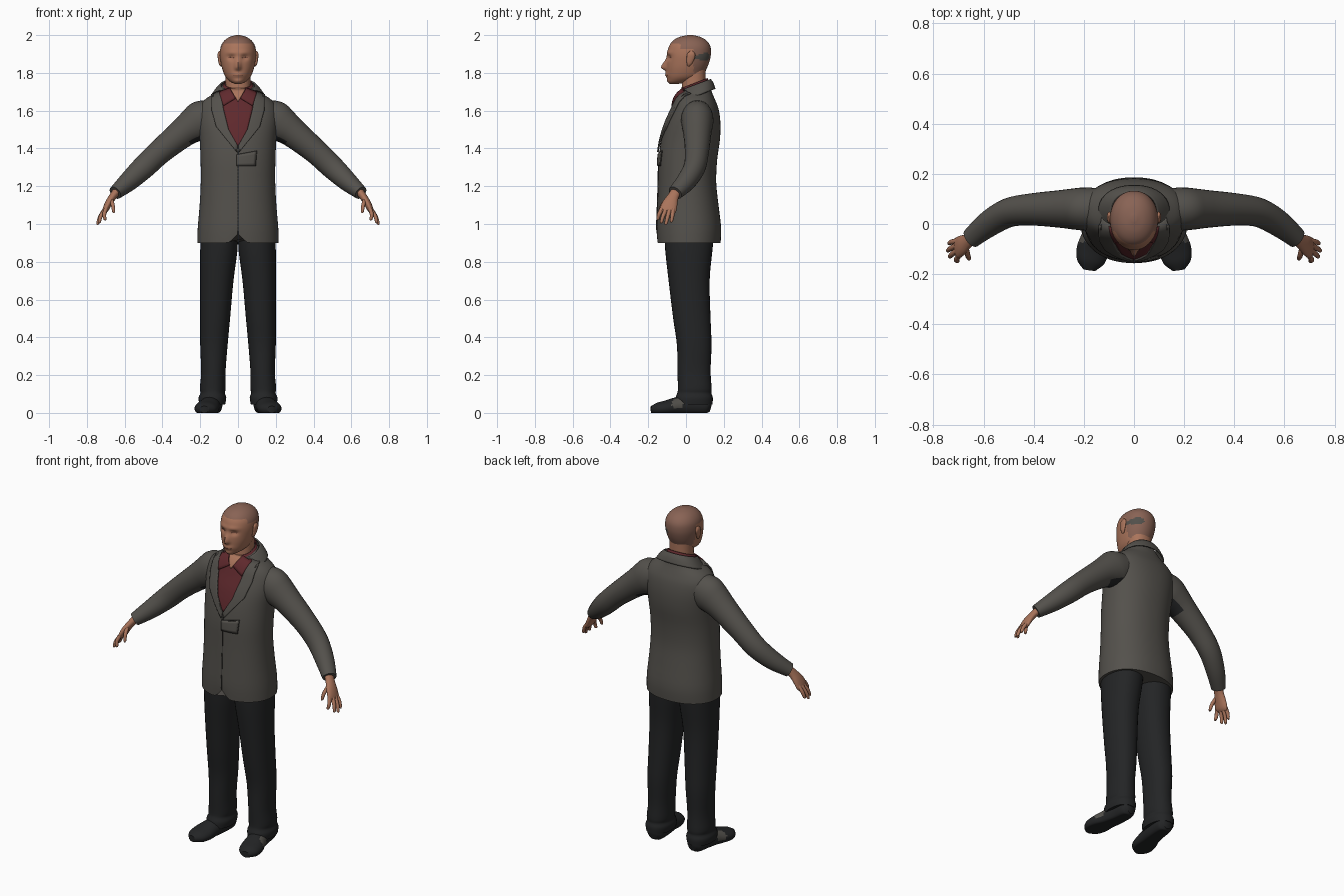
import bpy, bmesh, math
from mathutils import Vector
from mathutils.bvhtree import BVHTree

if "Cube" in bpy.data.objects:
    bpy.data.objects.remove(bpy.data.objects["Cube"])


def material(name, rgb):
    m = bpy.data.materials.new(name)
    m.diffuse_color = (*rgb, 1)
    m.use_nodes = True
    m.node_tree.nodes["Principled BSDF"].inputs["Base Color"].default_value = m.diffuse_color
    return m


SKIN = material("skin", (0.40, 0.175, 0.105))
SCALP = material("cropped_hair", (0.25, 0.125, 0.09))
GREY = material("grey_patch", (0.085, 0.08, 0.07))
JACKET = material("jacket_cloth", (0.088, 0.082, 0.072))
SEAM = material("seam_dark", (0.035, 0.033, 0.03))
SHIRT = material("shirt_red", (0.115, 0.022, 0.026))
BLACK = material("trouser_black", (0.017, 0.018, 0.019))
LIPS = material("lip_brown", (0.20, 0.075, 0.05))


def smooth_rows(rows, n):
    """Catmull-Rom interpolation through tuples."""
    out = []
    for i in range(len(rows) - 1):
        a, b, c, d = (rows[max(i - 1, 0)], rows[i], rows[i + 1], rows[min(i + 2, len(rows) - 1)])
        for k in range(n):
            t = k / n
            out.append(tuple(q + 0.5 * t * (r - p + t * (2*p - 5*q + 4*r - s + t * (3*(q - r) + s - p)))
                             for p, q, r, s in zip(a, b, c, d)))
    return out + [tuple(rows[-1])]


def finish(name, bm, mats, rule=None, mirror=False, thick=0, angle=50):
    bmesh.ops.recalc_face_normals(bm, faces=bm.faces)
    for f in bm.faces:
        f.smooth = True
        if rule:
            f.material_index = rule(f.calc_center_median(), f.normal)
    tree = BVHTree.FromBMesh(bm)
    me = bpy.data.meshes.new(name)
    bm.to_mesh(me)
    bm.free()
    for m in mats:
        me.materials.append(m)
    me.set_sharp_from_angle(angle=math.radians(angle))
    ob = bpy.data.objects.new(name, me)
    bpy.context.collection.objects.link(ob)
    if thick:
        s = ob.modifiers.new("thickness", 'SOLIDIFY')
        s.thickness, s.offset = thick, 0
    if mirror:
        ob.modifiers.new("mirror", 'MIRROR').use_mirror_merge = False
    return tree


def skin_rings(name, rings, mats, keep=None, cap=True, **kw):
    bm = bmesh.new()
    vs = [[bm.verts.new(p) for p in r] for r in rings]
    n = len(vs[0])
    for a, b in zip(vs, vs[1:]):
        for i in range(n):
            j = (i + 1) % n
            bm.faces.new((a[i], a[j], b[j], b[i]))
    if cap:
        bm.faces.new(vs[0])
        bm.faces.new(vs[-1])
    if keep:
        bad = [f for f in bm.faces if not keep(f.calc_center_median())]
        bmesh.ops.delete(bm, geom=bad, context='FACES')
    return finish(name, bm, mats, **kw)


def slices(name, rows, mats, seg=40, sub=3, power=2.2, slope=0, shape=None, **kw):
    """Horizontal sections: (z, x0, x1, y_front, y_back)."""
    rings = []
    for z, x0, x1, y0, y1 in smooth_rows(rows, sub):
        ring = []
        for i in range(seg):
            a = 2 * math.pi * i / seg
            c, s = math.cos(a), math.sin(a)
            u = math.copysign(abs(c) ** (2 / power), c)
            w = math.copysign(abs(s) ** (2 / power), s)
            p = Vector(((x0 + x1) / 2 + u * (x1 - x0) / 2, (y0 + y1) / 2 + w * (y1 - y0) / 2, z))
            p.z += slope * (p.y - (y0 + y1) / 2)
            ring.append(shape(p, s) if shape else p)
        rings.append(ring)
    return skin_rings(name, rings, mats, **kw)


def tube(name, rows, mats, ref, seg=20, sub=4, floor=None, **kw):
    """Sections along a path: (x, y, z, radius along ref, other radius)."""
    rows = smooth_rows(rows, sub)
    rings = []
    for i, r in enumerate(rows):
        t = (Vector(rows[min(i + 1, len(rows) - 1)][:3]) - Vector(rows[max(i - 1, 0)][:3])).normalized()
        side = (Vector(ref) - t * t.dot(Vector(ref))).normalized()
        up = t.cross(side)
        ring = []
        for k in range(seg):
            a = 2 * math.pi * k / seg
            p = Vector(r[:3]) + side * r[3] * math.cos(a) + up * r[4] * math.sin(a)
            if floor is not None:
                p.z = max(p.z, floor)
            ring.append(p)
        rings.append(ring)
    return skin_rings(name, rings, mats, **kw)


def panel(name, tree, left, right, mat, off, nx=8, sub=5, thick=0.005, mirror=False):
    """Plate laid on the front of a surface between two (x, z) edges."""
    bm = bmesh.new()
    grid = []
    for i in range(len(left) - 1):
        for k in range(sub + (i == len(left) - 2)):
            t = k / sub
            a = Vector(left[i]).lerp(Vector(left[i + 1]), t)
            b = Vector(right[i]).lerp(Vector(right[i + 1]), t)
            row = []
            for j in range(nx + 1):
                p = a.lerp(b, j / nx)
                hit = tree.ray_cast(Vector((p.x, -1, p.y)), Vector((0, 1, 0)))[0]
                if hit is None:
                    hit = tree.find_nearest(Vector((p.x, 0, p.y)))[0]
                row.append(bm.verts.new((p.x, hit.y - off, p.y)))
            grid.append(row)
    for a, b in zip(grid, grid[1:]):
        for j in range(nx):
            bm.faces.new((a[j], a[j + 1], b[j + 1], b[j]))
    finish(name, bm, [mat], thick=thick, mirror=mirror)


def flip(edge):
    return [(-x, z) for x, z in edge]


def bump(v, c, w):
    return math.exp(-((v - c) / w) ** 2)


# Jacket body, with a small notch at the front hem
def hem(p, s):
    if s < 0 and p.z < 1.0:
        p.z += 0.05 * bump(p.x, 0, 0.028) * (1.0 - p.z) / 0.1
    return p


body = [(z, -w, w, f, b) for z, w, f, b in (
    (0.90, .215, -.153, .183), (0.98, .213, -.156, .186), (1.10, .203, -.152, .172),
    (1.22, .197, -.148, .160), (1.34, .198, -.145, .165), (1.45, .203, -.130, .180),
    (1.54, .212, -.105, .182), (1.61, .208, -.075, .172), (1.655, .18, -.058, .155),
    (1.69, .13, -.04, .14), (1.72, .095, -.01, .13), (1.745, .07, .025, .12))]
torso = slices("jacket_body", body, [JACKET], seg=64, shape=hem)

# Sleeves, dark under the armpits
tube("sleeve", [(.12, .06, 1.575, .08, .085), (.19, .06, 1.55, .086, .104), (.24, .06, 1.52, .082, .092),
                (.295, .06, 1.48, .075, .078), (.41, .058, 1.385, .064, .066), (.50, .045, 1.30, .058, .062),
                (.58, .0, 1.225, .052, .052), (.65, -.057, 1.165, .041, .037)],
     [JACKET, BLACK], (0, 1, 0), seg=24, mirror=True,
     rule=lambda c, n: int(c.x < .26 and n.z < -.6))

# Shirt front, open neck and collar points
v_edge = [(.095, 1.705), (.075, 1.60), (.05, 1.50), (.002, 1.415)]
panel("shirt_front", torso, flip(v_edge), v_edge, SHIRT, .003, nx=12)
panel("open_neck", torso, [(-.04, 1.715), (-.002, 1.65)], [(.04, 1.715), (.002, 1.65)], SKIN, .007)
panel("shirt_collar_point", torso, [(.045, 1.72), (.012, 1.665)], [(.10, 1.70), (.078, 1.625)],
      SHIRT, .012, mirror=True)
slices("shirt_collar", [(1.695, -.088, .088, -.035, .118), (1.745, -.072, .072, -.022, .112)],
       [SHIRT, SKIN], slope=.4, cap=False, thick=.006,
       rule=lambda c, n: int(c.y < .03 and abs(c.x) < .035))

# Jacket collar, lapels, pocket and closing seam
slices("jacket_collar", [(1.675, -.14, .14, -.055, .152), (1.71, -.115, .115, -.04, .142),
                         (1.735, -.09, .09, -.03, .128)],
       [JACKET], slope=.38, cap=False, thick=.008, keep=lambda c: c.y > -.005)
panel("lapel", torso, v_edge, [(.14, 1.685), (.138, 1.60), (.115, 1.515), (.006, 1.38)],
      JACKET, .008, thick=.009, mirror=True)
panel("pocket_edge", torso, [(-.008, 1.368), (-.008, 1.306)], [(.10, 1.388), (.093, 1.306)], SEAM, .003)
panel("pocket", torso, [(-.005, 1.364), (-.005, 1.31)], [(.097, 1.383), (.09, 1.31)], JACKET, .006)
panel("front_seam", torso, [(-.002, 1.385), (-.002, .95)], [(.002, 1.385), (.002, .95)],
      SEAM, .001, nx=1, sub=24, thick=.003)

# Trousers
slices("trouser_leg", [(.97, .0, .195, -.115, .15), (.86, .003, .20, -.11, .14), (.70, .024, .20, -.092, .125),
                       (.50, .042, .20, -.068, .13), (.36, .055, .20, -.048, .135), (.22, .066, .195, -.045, .13),
                       (.13, .066, .202, -.043, .136), (.105, .070, .199, -.046, .134),
                       (.08, .062, .209, -.056, .142), (.045, .068, .205, -.058, .14)],
       [BLACK], seg=32, mirror=True)

# Shoes with a grey outer panel
tube("shoe", [(.13, .132, .035, .025, .03), (.132, .105, .04, .048, .05), (.138, .03, .04, .052, .055),
              (.15, -.04, .035, .056, .05), (.164, -.10, .025, .064, .042), (.173, -.15, .02, .055, .034),
              (.178, -.184, .018, .024, .018)],
     [BLACK, GREY], (1, 0, 0), seg=32, sub=6, floor=0, mirror=True,
     rule=lambda c, n: int(n.x > .2 and ((c.y + .045) / .032) ** 2 + ((c.z - .048) / .026) ** 2 < 1))

# Hands: palm, fingers and thumb
tube("palm", [(.64, -.05, 1.175, .028, .022), (.663, -.068, 1.145, .03, .02), (.685, -.084, 1.11, .04, .019),
              (.702, -.095, 1.075, .044, .016), (.71, -.1, 1.06, .036, .01)],
     [SKIN], (0, 1, 0), mirror=True)
digits = {"index_finger": ((.70, -.128, 1.08), (.708, -.143, 1.05), (.704, -.148, 1.025)),
          "middle_finger": ((.706, -.107, 1.075), (.727, -.122, 1.04), (.734, -.13, 1.01)),
          "ring_finger": ((.708, -.087, 1.075), (.732, -.098, 1.035), (.742, -.106, 1.002)),
          "little_finger": ((.703, -.068, 1.08), (.727, -.072, 1.045), (.737, -.077, 1.015)),
          "thumb": ((.672, -.09, 1.135), (.663, -.125, 1.10), (.658, -.138, 1.065))}
for name, pts in digits.items():
    a, b, c = pts
    tube(name, [(*a, .012, .011), (*b, .0105, .0105), (*c, .008, .008),
                (c[0], c[1], c[2] - .004, .003, .003)], [SKIN], (0, 1, 0), seg=10, mirror=True)


# Head with sculpted nose, brow, eye sockets, lips and chin
def face(p, s):
    if s < 0:
        x, z = abs(p.x), p.z
        p.y += (-.029 * bump(x, 0, .014) * (bump(z, 1.828, .014) if z < 1.828 else bump(z, 1.828, .036))
                + .012 * bump(x, .036, .019) * bump(z, 1.881, .014)
                - .006 * bump(x, .03, .035) * bump(z, 1.907, .012)
                - .009 * bump(x, 0, .03) * bump(z, 1.79, .014)
                - .006 * bump(x, 0, .025) * bump(z, 1.757, .012)) * min(1, -2 * s)
    return p


def head_colour(c, n):
    if ((c.x - .062) / .032) ** 2 + ((c.z - 1.885) / .02) ** 2 < 1 and c.y > .05:
        return 2
    hair = c.z > 1.957 or (c.y > -.03 and c.z > 1.925) or (c.y > .04 and c.z > 1.80)
    return int(hair)


head = slices("head", [(z, -w, w, f, b) for z, w, f, b in (
    (1.742, .018, -.085, -.04), (1.755, .043, -.094, .03), (1.78, .067, -.10, .085),
    (1.82, .083, -.103, .108), (1.86, .092, -.102, .124), (1.90, .096, -.099, .132),
    (1.94, .091, -.09, .129), (1.97, .073, -.07, .11), (1.99, .045, -.035, .077),
    (2.0, .010, .01, .035))], [SKIN, SCALP, GREY], seg=72, sub=6, power=2.1, shape=face, rule=head_colour)
slices("neck", [(1.66, -.07, .07, -.025, .11), (1.74, -.065, .065, -.022, .104),
                (1.83, -.066, .066, -.02, .105)], [SKIN], mirror=False)
tube("ear", [(.088, .012, 1.838, .006, .006), (.094, .017, 1.85, .014, .008), (.098, .024, 1.878, .021, .009),
             (.099, .028, 1.90, .021, .009), (.096, .028, 1.915, .008, .005)],
     [SKIN], (0, 1, 0), seg=16, mirror=True)
panel("eye", head, [(.022, 1.881), (.022, 1.879)], [(.05, 1.884), (.05, 1.879)], LIPS, .001,
      thick=.002, mirror=True)
panel("mouth", head, [(-.027, 1.789), (-.027, 1.786)], [(.027, 1.789), (.027, 1.786)], LIPS, .001, thick=.002)
